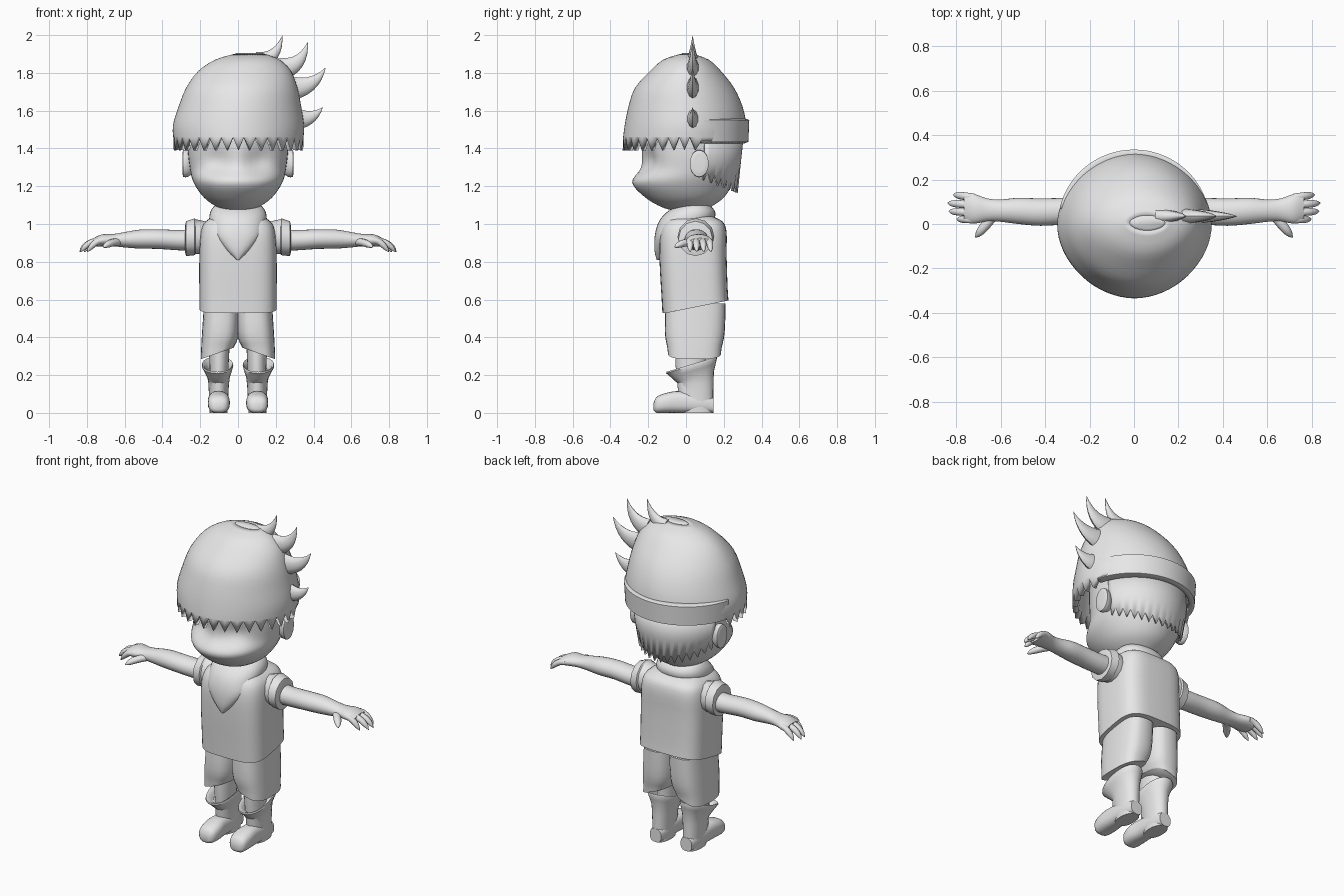
import bpy
import bmesh
from math import sin, cos, pi, radians, exp, copysign
from mathutils import Vector

default_cube = bpy.data.objects.get("Cube")
if default_cube:
    bpy.data.objects.remove(default_cube, do_unlink=True)

GREY = (0.8, 0.8, 0.8, 1)
clay = bpy.data.materials.new("plain grey")
clay.use_nodes = True
clay.diffuse_color = GREY
clay.node_tree.nodes["Principled BSDF"].inputs["Base Color"].default_value = GREY


def skin(name, rings, closed=True, capped=True, mirror=False, thickness=0, crease=50):
    """Join equal rings of points into one smooth-shaded surface."""
    bm = bmesh.new()
    rows = [[bm.verts.new(point) for point in ring] for ring in rings]
    count = len(rows[0])
    for low, high in zip(rows, rows[1:]):
        for i in range(count if closed else count - 1):
            j = (i + 1) % count
            bm.faces.new((low[i], low[j], high[j], high[i]))
    if capped:
        bm.faces.new(rows[0][::-1])
        bm.faces.new(rows[-1])
    bmesh.ops.recalc_face_normals(bm, faces=bm.faces[:])
    mesh = bpy.data.meshes.new(name)
    bm.to_mesh(mesh)
    bm.free()
    mesh.materials.append(clay)
    mesh.shade_smooth()
    mesh.set_sharp_from_angle(angle=radians(crease))
    obj = bpy.data.objects.new(name, mesh)
    bpy.context.collection.objects.link(obj)
    if thickness:
        solid = obj.modifiers.new("thickness", 'SOLIDIFY')
        solid.thickness = thickness
        solid.offset = -1
    if mirror:
        obj.modifiers.new("other side", 'MIRROR')
    return obj


def smooth_rows(rows, steps):
    """Catmull-Rom interpolation between the rows of a profile."""
    result = []
    for k in range(len(rows) - 1):
        a, b, c, d = (rows[min(max(k + o, 0), len(rows) - 1)] for o in (-1, 0, 1, 2))
        for s in range(steps):
            t = s / steps
            result.append([q + t / 2 * (r - p + t * (2 * p - 5 * q + 4 * r - w
                           + t * (3 * (q - r) + w - p)))
                           for p, q, r, w in zip(a, b, c, d)])
    return result + [rows[-1]]


def loft(name, rows, axis="z", count=24, power=2, steps=3, shape=None, **options):
    """Rows are (station, low a, high a, low b, high b) along one axis."""
    rings = []
    rows = smooth_rows(rows, steps)
    for k, (t, a0, a1, b0, b1) in enumerate(rows):
        ring = []
        for i in range(count):
            angle = 2 * pi * i / count
            ca, sa = (copysign(abs(f) ** (2 / power), f) for f in (cos(angle), sin(angle)))
            a = (a0 + a1) / 2 + (a1 - a0) / 2 * ca
            b = (b0 + b1) / 2 + (b1 - b0) / 2 * sa
            point = Vector({"x": (t, a, b), "y": (a, t, b), "z": (a, b, t)}[axis])
            if shape:
                shape(point, k / (len(rows) - 1), i)
            ring.append(point)
        rings.append(ring)
    return skin(name, rings, **options)


def horn(name, base, bend, tip, width, depth, normal, taper, **options):
    """Tapered tube along a quadratic curve."""
    base, bend, tip, normal = map(Vector, (base, bend, tip, normal))
    rings = []
    for k in range(9):
        t = min(k / 8, 0.99)
        centre = base.lerp(bend, t).lerp(bend.lerp(tip, t), t)
        along = (bend - base).lerp(tip - bend, t).normalized()
        side = along.cross(normal).normalized()
        up = side.cross(along)
        size = 1 - t ** taper
        rings.append([centre + size * (side * width * cos(a) + up * depth * sin(a))
                      for a in (2 * pi * i / 10 for i in range(10))])
    return skin(name, rings, **options)


def back_arc(name, rows, start, count, shape=None, **options):
    """Open strip round the back; rows are (height, half width, reach)."""
    rings = []
    for k, (z, rx, ry) in enumerate(rows):
        ring = []
        for i in range(count + 1):
            angle = start + (pi - 2 * start) * i / count
            point = Vector((rx * cos(angle), ry * sin(angle), z))
            if shape:
                shape(point, k, i, angle)
            ring.append(point)
        rings.append(ring)
    return skin(name, rings, closed=False, capped=False, **options)


# Head with shallow eye hollows
def eye_hollows(p, u, i):
    if p.y < -0.08:
        p.y += 0.035 * exp(-(abs(p.x) - 0.11) ** 2 / 0.005 - (p.z - 1.34) ** 2 / 0.005)


loft("head", [(1.07, -.05, .05, -.06, .08), (1.09, -.11, .11, -.13, .13),
              (1.14, -.18, .18, -.215, .2), (1.22, -.235, .235, -.285, .25),
              (1.3, -.255, .255, -.24, .27), (1.4, -.265, .265, -.235, .285),
              (1.55, -.26, .26, -.22, .27), (1.72, -.18, .18, -.15, .16)],
     count=48, steps=5, shape=eye_hollows)
loft("neck", [(.98, -.1, .1, -.07, .13), (1.12, -.09, .09, -.06, .12)])
ear = loft("ears", [(.235, .04, .1, 1.27, 1.37), (.265, .025, .115, 1.25, 1.39),
                    (.29, .02, .12, 1.25, 1.39), (.295, .045, .1, 1.28, 1.37)],
           axis="x", steps=2, mirror=True)


# Hair cap with a jagged fringe
def fringe(p, u, i):
    if u == 0 and p.y < 0.06:
        p.z = 1.46 if i % 2 else 1.39


loft("hair_cap", [(1.44, -.34, .345, -.335, .32), (1.52, -.345, .35, -.325, .32),
                  (1.62, -.315, .335, -.305, .3), (1.72, -.275, .315, -.27, .255),
                  (1.81, -.21, .28, -.19, .185), (1.87, -.12, .22, -.12, .12),
                  (1.9, -.02, .14, -.03, .04)],
     count=64, power=1.9, shape=fringe, capped=False, thickness=.03)
loft("hair_crown", [(1.89, -.03, .15, -.04, .05), (1.905, -.01, .13, -.02, .03)], power=1.9)

# Swept hair spikes on the left side
for number, (base, bend, tip, width) in enumerate([
        ((.1, 1.86), (.21, 1.87), (.235, 2), .05),
        ((.22, 1.82), (.34, 1.83), (.37, 1.965), .06),
        ((.26, 1.72), (.4, 1.71), (.465, 1.83), .065),
        ((.29, 1.56), (.39, 1.54), (.45, 1.62), .06)]):
    points = [(x, .035, z) for x, z in (base, bend, tip)]
    horn(f"hair_spike_{number + 1}", *points, width, .035, (0, 1, 0), 1.3)


# Hair at the nape with a jagged lower edge
def nape_edge(p, k, i, angle):
    if k == 0:
        p.z = 1.29 - 0.1 * sin(angle) + (0.025 if i % 2 else -0.025)


back_arc("nape_hair", [(1.2, .255, .275), (1.32, .275, .29), (1.46, .295, .305)],
         radians(20), 30, nape_edge, thickness=.015)
back_arc("headband", [(1.425, .3, .305), (1.435, .335, .33), (1.55, .342, .335),
                      (1.565, .315, .3)], radians(12), 32, thickness=.015)


# Shirt with a hem that rises toward the back
def shirt_hem(p, u, i):
    p.z += (1 - u) * max(0, p.y + 0.1) * 0.2


loft("shirt", [(.53, -.205, .205, -.125, .225), (.62, -.205, .205, -.13, .22),
               (.8, -.205, .205, -.14, .215), (.93, -.2, .2, -.14, .215),
               (1.0, -.18, .18, -.12, .195), (1.04, -.13, .13, -.08, .14)],
     count=40, power=3.6, shape=shirt_hem)
loft("hood", [(.81, -.008, .008, -.155, -.1), (.86, -.06, .06, -.167, -.08),
              (.94, -.12, .12, -.165, -.03), (1.01, -.15, .15, -.145, .13),
              (1.06, -.148, .148, -.105, .155), (1.095, -.125, .125, -.05, .13),
              (1.1, -.1, .1, -.03, .11)], count=32, power=2.3)
loft("sleeves", [(.16, -.02, .13, .83, 1.01), (.2, -.03, .14, .84, 1.02),
                 (.225, -.035, .14, .84, 1.025), (.23, -.045, .15, .835, 1.03),
                 (.275, -.04, .14, .83, 1.015), (.28, -.02, .12, .85, .99)],
     axis="x", count=12, steps=1, mirror=True, crease=35)

# Arms, palms, fingers and thumbs
loft("arms", [(.18, 0, .12, .86, .98), (.3, -.002, .118, .86, .968),
              (.42, -.008, .115, .868, .972), (.52, 0, .118, .87, .97),
              (.6, .01, .11, .876, .957), (.66, .012, .115, .882, .947),
              (.72, .002, .135, .882, .945), (.765, .015, .135, .88, .925)],
     axis="x", mirror=True)
for finger, y, reach in (("index", .02, .8), ("middle", .052, .835),
                         ("ring", .086, .84), ("little", .12, .815)):
    horn(finger + "_fingers", (.72, y, .912), (reach - .045, y * 1.05, .915),
         (reach, y * 1.1, .85), .017, .018, (0, 1, 0), 6, mirror=True)
horn("thumbs", (.63, .04, .905), (.68, -.02, .905), (.715, -.062, .875),
     .022, .02, (0, 0, 1), 5, mirror=True)


# Shorts with hems angled down to the outside
def shorts_hem(p, u, i):
    if u < 0.5:
        p.z += (1 - 2 * u) * (0.195 - p.x) * 0.35


loft("shorts", [(.285, .025, .197, -.095, .185), (.34, .015, .195, -.1, .19),
                (.43, -.005, .19, -.112, .205), (.58, -.01, .18, -.108, .21)],
     count=28, power=2.8, shape=shorts_hem, mirror=True)
loft("legs", [(.1, .055, .15, -.04, .11), (.25, .05, .15, -.055, .105),
              (.42, .04, .16, -.06, .12)], mirror=True)


# Boots with slanted cuffs
def cuff_slant(p, u, i):
    if p.z > 0.17:
        p.z += (p.y - 0.03) * 0.3


loft("boot_shafts", [(0, .055, .15, -.02, .145), (.12, .05, .155, -.03, .145),
                     (.185, .043, .162, -.05, .148), (.25, .025, .192, -.105, .165),
                     (.253, .035, .18, -.09, .155), (.22, .05, .16, -.05, .12)],
     steps=2, power=2.2, shape=cuff_slant, mirror=True)
loft("boot_feet", [(-.172, .08, .125, .015, .05), (-.155, .053, .152, 0, .085),
                   (-.1, .043, .16, 0, .107), (-.03, .05, .157, 0, .115),
                   (.08, .053, .152, 0, .1), (.145, .065, .14, 0, .08)],
     axis="y", power=2.6, mirror=True)
